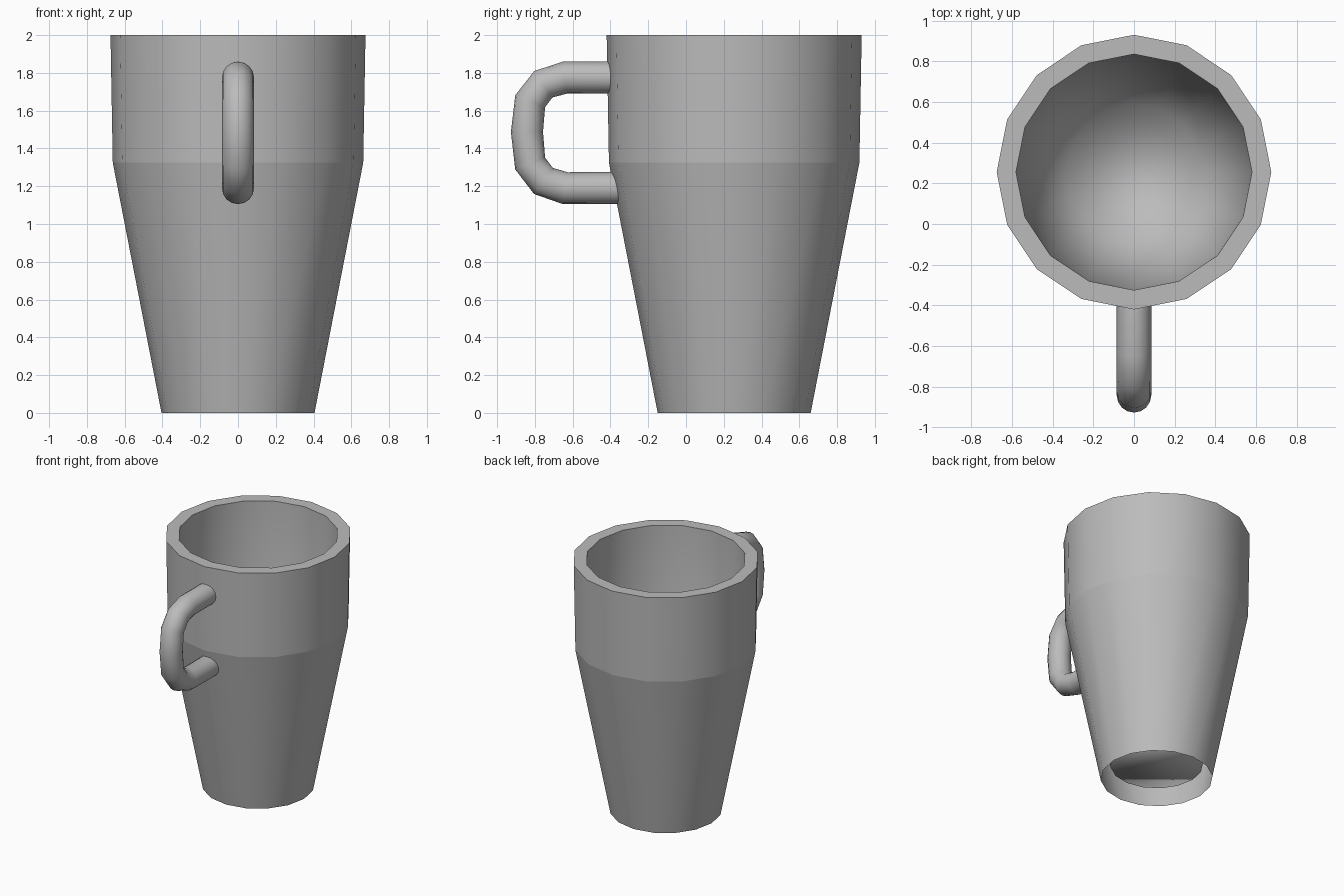
import bpy, bmesh, math

if "Cube" in bpy.data.objects:
    bpy.data.objects.remove(bpy.data.objects["Cube"])

SIDES = 16
CENTRE_Y = 0.255

grey = bpy.data.materials.new("plain grey")
grey.diffuse_color = (0.5, 0.5, 0.5, 1)
grey.use_nodes = True
grey.node_tree.nodes["Principled BSDF"].inputs["Base Color"].default_value = grey.diffuse_color


def lathe(name, profile, sharp_rings):
    """Spin (radius, z) points around the cup axis."""
    bm = bmesh.new()
    rings = []
    for r, z in profile:
        rings.append([bm.verts.new((r * math.cos(2 * math.pi * i / SIDES),
                                    CENTRE_Y + r * math.sin(2 * math.pi * i / SIDES), z))
                      for i in range(SIDES)])
    for a, b in zip(rings, rings[1:]):
        for i in range(SIDES):
            j = (i + 1) % SIDES
            bm.faces.new((a[i], a[j], b[j], b[i]))
    bm.faces.new(rings[-1])  # inner floor
    for f in bm.faces:
        f.smooth = True
    for k in sharp_rings:
        for i in range(SIDES):
            bm.edges.get((rings[k][i], rings[k][(i + 1) % SIDES])).smooth = False
    mesh = bpy.data.meshes.new(name)
    bm.to_mesh(mesh)
    bm.free()
    obj = bpy.data.objects.new(name, mesh)
    bpy.context.collection.objects.link(obj)
    mesh.materials.append(grey)
    return obj


# Cup: open foot, tapered body, upright collar, flat rim, inner wall and raised floor
lathe("cup", [(0.405, 0), (0.663, 1.325), (0.675, 2),
              (0.58, 2), (0.57, 1.34), (0.335, 0.11)], (1, 2, 3))

# Handle: round tube swept along a C-shaped path
path = [(-0.36, 1.775), (-0.64, 1.775), (-0.755, 1.74), (-0.825, 1.65), (-0.842, 1.487),
        (-0.825, 1.32), (-0.755, 1.228), (-0.64, 1.19), (-0.34, 1.19)]
curve = bpy.data.curves.new("handle", 'CURVE')
curve.dimensions = '3D'
curve.bevel_depth = 0.085
curve.bevel_resolution = 6
spline = curve.splines.new('POLY')
spline.points.add(len(path) - 1)
for p, (y, z) in zip(spline.points, path):
    p.co = (0, y, z, 1)
handle = bpy.data.objects.new("handle", curve)
bpy.context.collection.objects.link(handle)
curve.materials.append(grey)
bpy.context.view_layer.objects.active = handle
handle.select_set(True)
bpy.ops.object.convert(target='MESH')
bpy.ops.object.shade_smooth_by_angle(angle=math.radians(50))
